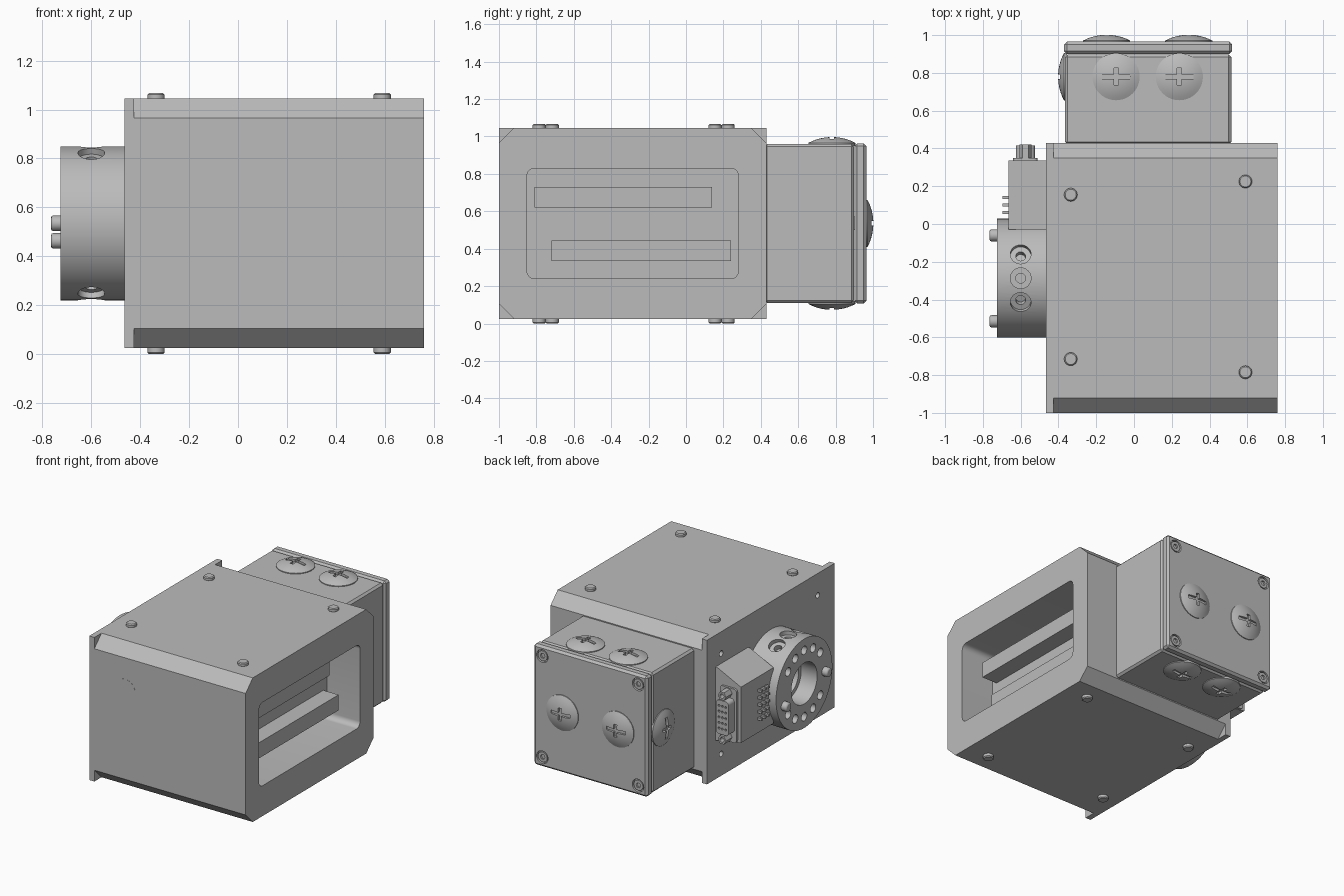
import bpy, bmesh, math
from mathutils import Matrix, Vector

start = bpy.data.objects.get("Cube")
if start:
    bpy.data.objects.remove(start, do_unlink=True)

grey = bpy.data.materials.new("machined grey")
GREY = (0.5, 0.5, 0.5, 1)
grey.use_nodes = True
grey.diffuse_color = GREY
grey.node_tree.nodes["Principled BSDF"].inputs["Base Color"].default_value = GREY


def finish(name, bm):
    bmesh.ops.recalc_face_normals(bm, faces=bm.faces)
    mesh = bpy.data.meshes.new(name)
    bm.to_mesh(mesh)
    bm.free()
    mesh.materials.append(grey)
    ob = bpy.data.objects.new(name, mesh)
    bpy.context.collection.objects.link(ob)
    return ob


def prism(name, pts, axis, lo, hi):
    """Extrude a 2D outline along an axis."""
    place = {"x": lambda u, v, t: (t, u, v),
             "y": lambda u, v, t: (u, t, v),
             "z": lambda u, v, t: (u, v, t)}[axis]
    bm = bmesh.new()
    face = bm.faces.new([bm.verts.new(place(u, v, lo)) for u, v in pts])
    ext = bmesh.ops.extrude_face_region(bm, geom=[face])
    verts = [g for g in ext["geom"] if isinstance(g, bmesh.types.BMVert)]
    bmesh.ops.translate(bm, verts=verts, vec=place(0, 0, hi - lo))
    return finish(name, bm)


def rect(u0, u1, v0, v1):
    return [(u0, v0), (u1, v0), (u1, v1), (u0, v1)]


def circle(u, v, r, n=32):
    return [(u + r * math.cos(math.tau * i / n), v + r * math.sin(math.tau * i / n))
            for i in range(n)]


def rounded(u0, u1, v0, v1, r, n=8):
    corners = [(u1 - r, v1 - r), (u0 + r, v1 - r), (u0 + r, v0 + r), (u1 - r, v0 + r)]
    return [(u + r * math.cos((k + i / n) * math.pi / 2), v + r * math.sin((k + i / n) * math.pi / 2))
            for k, (u, v) in enumerate(corners) for i in range(n + 1)]


def select(ob):
    bpy.ops.object.select_all(action="DESELECT")
    ob.select_set(True)
    bpy.context.view_layer.objects.active = ob


def cut(ob, *cutters):
    for c in cutters:
        select(ob)
        mod = ob.modifiers.new("cut", "BOOLEAN")
        mod.object = c
        mod.operation = "DIFFERENCE"
        mod.solver = "EXACT"
        bpy.ops.object.modifier_apply(modifier=mod.name)
        bpy.data.objects.remove(c, do_unlink=True)


def smooth(ob):
    select(ob)
    bpy.ops.object.shade_smooth_by_angle(angle=math.radians(30))
    return ob


def bevel(ob, width, segments=1):
    mod = ob.modifiers.new("bevel", "BEVEL")
    mod.width = width
    mod.segments = segments
    mod.limit_method = "ANGLE"
    return ob


# Main housing: chamfered block with a deep rounded window on +x
Y0, Y1, Z0, Z1, C = -1.0, 0.43, 0.025, 1.045, 0.08
outline = [(Y0 + C, Z0), (Y1 - C, Z0), (Y1, Z0 + C), (Y1, Z1 - C),
           (Y1 - C, Z1), (Y0 + C, Z1), (Y0, Z1 - C), (Y0, Z0 + C)]
housing = prism("housing", outline, "x", -0.425, 0.76)
cut(housing, prism("window_cutter", rounded(-0.85, 0.28, 0.24, 0.83, 0.04), "x", 0.5, 0.9))
smooth(housing)
prism("upper_window_bar", rect(-0.81, 0.14, 0.62, 0.73), "x", 0.49, 0.62)
prism("lower_window_bar", rect(-0.72, 0.24, 0.335, 0.445), "x", 0.49, 0.62)
smooth(prism("front_inlay", rounded(-0.26, -0.105, 0.255, 0.815, 0.077), "y", -1.001, -0.99))

# Mounting plate with four small holes
plate = prism("mounting_plate", rect(Y0, Y1, Z0, Z1), "x", -0.465, -0.425)
for y in (-0.81, 0.27):
    for z in (0.18, 0.89):
        cut(plate, prism("hole_cutter", circle(y, z, 0.02, 16), "x", -0.5, -0.44))
smooth(plate)

# Bolts on top and bottom
for x, y in ((-0.335, 0.155), (0.59, 0.225), (-0.335, -0.715), (0.59, -0.785)):
    for z0, z1 in ((1.04, 1.067), (0.0, 0.03)):
        smooth(bevel(prism("housing_bolt", circle(x, y, 0.035, 24), "z", z0, z1), 0.006))

# Rear junction box and lid
bevel(prism("junction_box", rect(-0.365, 0.515, 0.11, 0.96), "y", 0.42, 0.898), 0.014)
lid = bevel(prism("junction_lid", rect(-0.37, 0.52, 0.107, 0.963), "y", 0.9, 0.965), 0.015)
select(lid)
bpy.ops.object.modifier_apply(modifier="bevel")
for x in (-0.3, 0.45):
    for z in (0.177, 0.893):
        cut(lid, prism("recess_cutter", circle(x, z, 0.045, 24), "y", 0.945, 1.0))
        screw = prism("lid_screw", circle(x, z, 0.036, 24), "y", 0.94, 0.962)
        cut(screw, prism("hex_cutter", circle(x, z, 0.018, 6), "y", 0.95, 1.0))
        smooth(screw)
smooth(lid)


# Domed blanking plugs with a cross slot
def dome(name, r, rim, height):
    sphere = (r * r + (height - rim) ** 2) / (2 * (height - rim))
    half = math.asin(r / sphere)
    prof = [(0, -0.01), (r, -0.01)]
    prof += [(sphere * math.sin(half * (1 - i / 6)),
              height - sphere + sphere * math.cos(half * (1 - i / 6))) for i in range(7)]
    bm = bmesh.new()
    vs = [bm.verts.new((u, 0, w)) for u, w in prof]
    edges = [bm.edges.new(p) for p in zip(vs, vs[1:])]
    bmesh.ops.spin(bm, geom=vs + edges, cent=(0, 0, 0), axis=(0, 0, 1),
                   angle=math.tau, steps=40, use_duplicate=False)
    bmesh.ops.remove_doubles(bm, verts=bm.verts, dist=0.0001)
    return finish(name, bm)


plug = dome("blanking_plug", 0.125, 0.006, 0.037)
a, b, t = 0.075, 0.045, 0.012
cross = [(a, -t), (a, t), (t, t), (t, b), (-t, b), (-t, t),
         (-a, t), (-a, -t), (-t, -t), (-t, -b), (t, -b), (t, -t)]
cut(plug, prism("cross_cutter", cross, "z", 0.018, 0.1))
smooth(plug)
Q = math.pi / 2
spots = [((x, 0.78, 0.96), (0, 0, 0)) for x in (-0.095, 0.24)]
spots += [((x, 0.78, 0.11), (2 * Q, 0, 0)) for x in (-0.095, 0.24)]
spots += [((x, 0.965, 0.535), (-Q, 0, 0)) for x in (-0.145, 0.29)]
spots += [((-0.365, 0.78, 0.535), (0, -Q, 0))]
for i, (loc, rot) in enumerate(spots):
    ob = plug if i == 0 else plug.copy()
    if i:
        bpy.context.collection.objects.link(ob)
    ob.location, ob.rotation_euler = loc, rot

# Round hub with bore, axial holes and radial counterbores
HY, HZ, HR = -0.287, 0.535, 0.315
hub = prism("hub", circle(HY, HZ, HR, 96), "x", -0.725, -0.46)
cut(hub, prism("bore_cutter", circle(HY, HZ, 0.145, 48), "x", -0.8, -0.6),
    prism("lens_cutter", circle(HY, HZ, 0.115, 48), "x", -0.8, -0.5))
for deg in (40, 65, 90, 115, 140, 220, 245, 270, 295, 320):
    ang = math.radians(deg)
    cut(hub, prism("axial_cutter", circle(HY + 0.235 * math.cos(ang), HZ + 0.235 * math.sin(ang),
                                          0.03, 20), "x", -0.8, -0.665))
for base in (0, 180):
    for tilt in (-24, 0, 24):
        for r, low in ((0.055, 0.285), (0.026, 0.25)):
            c = prism("radial_cutter", circle(0, 0, r, 24), "z", low, 0.4)
            c.data.transform(Matrix.Translation((-0.6, HY, HZ))
                             @ Matrix.Rotation(math.radians(base + tilt), 4, "X"))
            cut(hub, c)
smooth(hub)
for y, z in ((-0.06, 0.463), (-0.515, 0.535)):
    smooth(bevel(prism("hub_screw", circle(y, z, 0.032, 24), "x", -0.765, -0.7), 0.01, 2))

# Connector block with contact pins
prism("connector_block", [(-0.46, 0.3), (-0.665, 0.335), (-0.665, 0.73), (-0.48, 0.82), (-0.46, 0.82)],
      "y", -0.03, 0.335)
for i in range(3):
    for j in range(5):
        y, z = 0.06 + 0.04 * i, 0.435 + 0.05 * j
        prism("contact_pin", rect(y - 0.008, y + 0.008, z - 0.008, z + 0.008), "x", -0.695, -0.66)

# Multi-pin socket facing the rear
CX, CZ = -0.575, 0.52
prism("socket_flange", rounded(CX - 0.065, CX + 0.065, CZ - 0.19, CZ + 0.19, 0.02), "y", 0.33, 0.35)
shell = prism("socket_shell", rounded(CX - 0.05, CX + 0.05, CZ - 0.12, CZ + 0.12, 0.025), "y", 0.345, 0.415)
for i in range(-1, 2):
    for j in range(-2, 3):
        cut(shell, prism("socket_cutter", circle(CX + 0.026 * i, CZ + 0.04 * j, 0.008, 8),
                         "y", 0.395, 0.45))
smooth(shell)
for s in (-1, 1):
    post = prism("socket_post", circle(CX, CZ + 0.155 * s, 0.032, 6), "y", 0.345, 0.42)
    cut(post, prism("post_cutter", circle(CX, CZ + 0.155 * s, 0.016, 16), "y", 0.37, 0.5))
    smooth(post)
